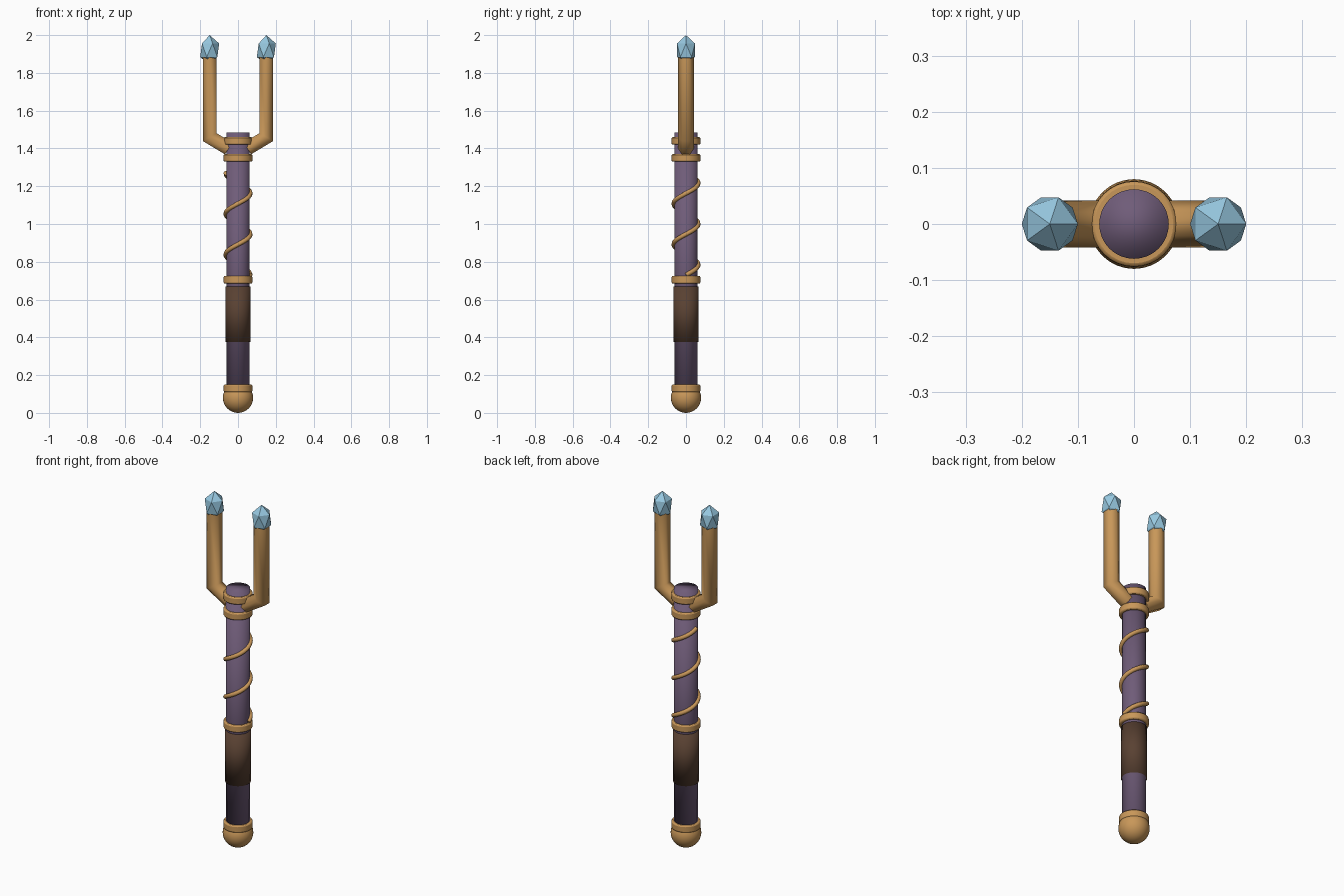
import bpy, bmesh
from math import sin, cos, tau, radians
from mathutils import Vector

if "Cube" in bpy.data.objects:
    bpy.data.objects.remove(bpy.data.objects["Cube"])


def material(name, rgb):
    m = bpy.data.materials.new(name)
    m.diffuse_color = (*rgb, 1)
    m.use_nodes = True
    m.node_tree.nodes["Principled BSDF"].inputs["Base Color"].default_value = m.diffuse_color
    return m


GOLD = material("gold", (0.58, 0.31, 0.10))
PURPLE = material("purple_wood", (0.16, 0.107, 0.19))
LEATHER = material("leather", (0.10, 0.053, 0.032))
CRYSTAL = material("crystal", (0.31, 0.58, 0.75))


def finish(name, mat, angle=None):
    ob = bpy.context.object
    ob.name = ob.data.name = name
    ob.data.materials.append(mat)
    if angle:
        bpy.ops.object.shade_smooth_by_angle(angle=radians(angle))
    return ob


def cylinder(name, mat, radius, z0, z1):
    bpy.ops.mesh.primitive_cylinder_add(vertices=32, radius=radius, depth=z1 - z0,
                                        location=(0, 0, (z0 + z1) / 2))
    return finish(name, mat)


def prong(name, side):
    # hexagonal bar swept along a bent path in the xz plane, mitred at the bend
    path = [Vector((side * x, 0, z)) for x, z in ((0.05, 1.40), (0.15, 1.46), (0.15, 1.886))]
    dirs = [(b - a).normalized() for a, b in zip(path, path[1:])]
    y = Vector((0, 1, 0))
    bm = bmesh.new()
    rings = []
    for i, p in enumerate(path):
        d0, d1 = dirs[max(i - 1, 0)], dirs[min(i, len(dirs) - 1)]
        n0 = y.cross(d0)
        m = (n0 + y.cross(d1)).normalized()
        m /= m.dot(n0)
        rings.append([bm.verts.new(p + 0.042 * (y * cos(k * tau / 6) + m * sin(k * tau / 6)))
                      for k in range(6)])
    for a, b in zip(rings, rings[1:]):
        for k in range(6):
            bm.faces.new((a[k], a[(k + 1) % 6], b[(k + 1) % 6], b[k]))
    bm.faces.new(rings[0])
    bm.faces.new(rings[-1])
    bmesh.ops.recalc_face_normals(bm, faces=bm.faces)
    me = bpy.data.meshes.new(name)
    bm.to_mesh(me)
    bm.free()
    ob = bpy.data.objects.new(name, me)
    bpy.context.collection.objects.link(ob)
    bpy.ops.object.select_all(action='DESELECT')
    ob.select_set(True)
    bpy.context.view_layer.objects.active = ob
    finish(name, GOLD, 65)


# shaft and grip, softly shaded over their ends
cylinder("shaft", PURPLE, 0.062, 0.08, 1.485).data.shade_smooth()
cylinder("grip", LEATHER, 0.067, 0.375, 0.67).data.shade_smooth()

# round pommel
bpy.ops.mesh.primitive_uv_sphere_add(segments=32, ring_count=16, radius=0.08, location=(0, 0, 0.08))
finish("pommel", GOLD, 40)

# metal bands
for name, z in (("pommel_band", 0.13), ("grip_band", 0.705),
                ("lower_collar", 1.35), ("upper_collar", 1.44)):
    band = cylinder(name, GOLD, 0.076, z - 0.02, z + 0.02)
    bevel = band.modifiers.new("bevel", 'BEVEL')
    bevel.width, bevel.segments = 0.006, 2
    bpy.ops.object.shade_smooth_by_angle(angle=radians(50))

# wire wound around the upper shaft
curve = bpy.data.curves.new("wire_spiral", 'CURVE')
curve.dimensions = '3D'
curve.bevel_depth = 0.012
curve.bevel_resolution = 2
curve.use_fill_caps = True
spline = curve.splines.new('POLY')
steps = 80
spline.points.add(steps)
for i, pt in enumerate(spline.points):
    t = i / steps
    a = 2.5 * tau * t
    pt.co = (0.065 * cos(a), 0.065 * sin(a), 0.73 + 0.54 * t, 1)
curve.materials.append(GOLD)
bpy.context.collection.objects.link(bpy.data.objects.new("wire_spiral", curve))

# forked prongs tipped with faceted crystals
for label, side in (("left", -1), ("right", 1)):
    prong(label + "_prong", side)
    bpy.ops.mesh.primitive_ico_sphere_add(subdivisions=1, radius=1, location=(side * 0.15, 0, 1.92))
    bpy.context.object.scale = (0.056, 0.056, 0.08)
    bpy.ops.object.transform_apply(location=False, rotation=False, scale=True)
    finish(label + "_crystal", CRYSTAL)
